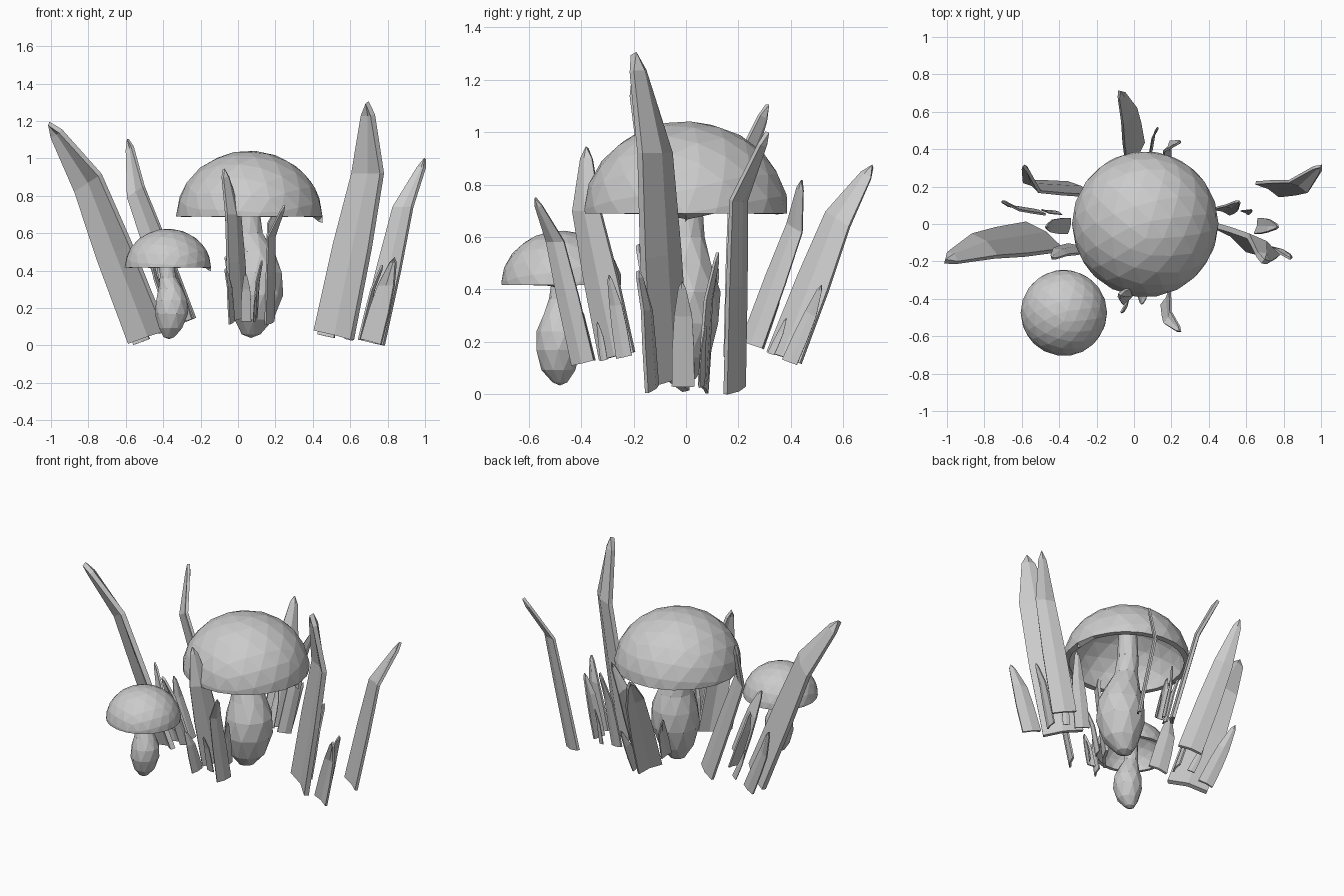
import bpy, bmesh, math
from mathutils import Vector, Matrix

if "Cube" in bpy.data.objects:
    bpy.data.objects.remove(bpy.data.objects["Cube"])

T = Matrix.Translation


def add_object(name, mesh, matrix, thickness=0.0, offset=0.0):
    ob = bpy.data.objects.new(name, mesh)
    bpy.context.collection.objects.link(ob)
    ob.matrix_world = matrix
    if thickness:
        mod = ob.modifiers.new("thickness", 'SOLIDIFY')
        mod.thickness = thickness
        mod.offset = offset
    return ob


def finish(bm, name):
    mesh = bpy.data.meshes.new(name)
    bm.to_mesh(mesh)
    bm.free()
    return mesh


# Mushroom cap: upper half of a faceted sphere, hollow below
def cap_mesh():
    bm = bmesh.new()
    bmesh.ops.create_icosphere(bm, subdivisions=3, radius=1.0)
    bmesh.ops.rotate(bm, verts=bm.verts, matrix=Matrix.Rotation(0.2, 3, 'X'))
    bmesh.ops.bisect_plane(bm, geom=bm.verts[:] + bm.edges[:] + bm.faces[:],
                           plane_co=(0, 0, 0), plane_no=(0, 0, 1), clear_inner=True)
    bmesh.ops.scale(bm, vec=(0.392, 0.392, 0.352), verts=bm.verts)
    return finish(bm, "cap")


# Mushroom stem: rings along a slightly bent path (x, y, z, radius), z from cap rim
def stem_mesh():
    path = [(0.01, -0.01, -0.63, 0.05), (0.025, -0.02, -0.55, 0.11),
            (0.032, -0.02, -0.42, 0.15), (0.034, -0.015, -0.30, 0.147),
            (0.025, -0.01, -0.19, 0.11), (0.0, -0.005, -0.09, 0.076),
            (-0.01, 0.0, 0.03, 0.066), (-0.01, 0.0, 0.28, 0.055)]
    bm = bmesh.new()
    n, rings = 10, []
    for k, (x, y, z, r) in enumerate(path):
        rings.append([bm.verts.new((x + r * math.cos((i + k % 2 * 0.5) * math.tau / n),
                                    y + r * math.sin((i + k % 2 * 0.5) * math.tau / n), z))
                      for i in range(n)])
    for k in range(len(rings) - 1):
        a, b, s = rings[k], rings[k + 1], k % 2
        for i in range(n):
            j = (i + 1) % n
            if s == 0:
                bm.faces.new((a[i], a[j], b[i]))
                bm.faces.new((a[j], b[j], b[i]))
            else:
                bm.faces.new((a[i], a[j], b[j]))
                bm.faces.new((a[i], b[j], b[i]))
    low = bm.verts.new((0.01, -0.01, -0.65))
    for i in range(n):
        bm.faces.new((rings[0][(i + 1) % n], rings[0][i], low))
    bm.faces.new(rings[-1])
    return finish(bm, "stem")


cap, stem = cap_mesh(), stem_mesh()
for size, pos, s in (("large", (0.06, 0.0, 0.69), 1.0),
                     ("small", (-0.375, -0.475, 0.417), 0.59)):
    m = T(pos) @ Matrix.Scale(s, 4)
    add_object(size + "_mushroom_cap", cap, m, 0.035, -1)
    add_object(size + "_mushroom_stem", stem, m)


# Grass blade: creased strip running base -> bend -> tip
def blade_mesh(base, bend, tip, width):
    base, bend, tip, width = map(Vector, (base, bend, tip, width))
    normal = width.cross(tip - base).normalized()
    if normal.x < 0:
        normal.negate()
    crease = normal * width.length * 0.08
    flat = Vector((width.x, width.y, 0)).normalized() * width.length
    bm = bmesh.new()
    rows = []
    for centre, w in ((base, width), (base.lerp(bend, 0.55), width.lerp(flat, 0.5) * 0.95),
                      (bend, flat * 0.78), (bend.lerp(tip, 0.82), flat * 0.3)):
        rows.append([bm.verts.new(p) for p in
                     (centre - w / 2, centre + crease, centre + w / 2)])
    for a, b in zip(rows, rows[1:]):
        for i in (0, 1):
            bm.faces.new((a[i], a[i + 1], b[i + 1], b[i]))
    point = bm.verts.new(tip)
    for i in (0, 1):
        bm.faces.new((rows[-1][i], rows[-1][i + 1], point))
    return finish(bm, "blade"), width.length * 0.12


# One tuft: two tall blades and four short ones (base, bend, tip, width vector)
tuft = [
    ((0.51, -0.07, 0.055), (0.69, -0.12, 0.92), (0.69, -0.20, 1.30), (0.20, -0.14, -0.05)),
    ((0.715, 0.185, 0.015), (0.88, 0.20, 0.74), (1.00, 0.31, 1.00), (0.13, -0.07, -0.03)),
    ((0.71, -0.13, 0.02), (0.79, -0.15, 0.32), (0.835, -0.185, 0.47), (0.11, -0.04, -0.03)),
    ((0.655, -0.01, 0.03), (0.72, -0.01, 0.30), (0.77, -0.015, 0.43), (0.02, 0.085, 0.0)),
    ((0.59, 0.06, 0.03), (0.61, 0.065, 0.17), (0.63, 0.075, 0.26), (0.04, -0.02, -0.01)),
    ((0.47, 0.065, 0.05), (0.52, 0.085, 0.36), (0.56, 0.12, 0.54), (0.09, -0.03, -0.02)),
]
blades = [blade_mesh(*b) for b in tuft]

# The left tuft is the right one leaned over; the front/back pair is a smaller turned copy
lean = T((-0.485, 0, 0.045)) @ Matrix.Rotation(math.radians(-33), 4, 'Y') @ T((-0.51, 0, -0.055))
turn = T((0.05, 0.065, 0.11)) @ Matrix.Rotation(math.radians(-90), 4, 'Z') @ Matrix.Scale(0.64, 4)
for side, m in (("right", Matrix()), ("left", lean), ("front", turn), ("back", turn @ lean)):
    for i, (mesh, thick) in enumerate(blades):
        add_object(f"{side}_grass_blade_{i + 1}", mesh, m, thick)
